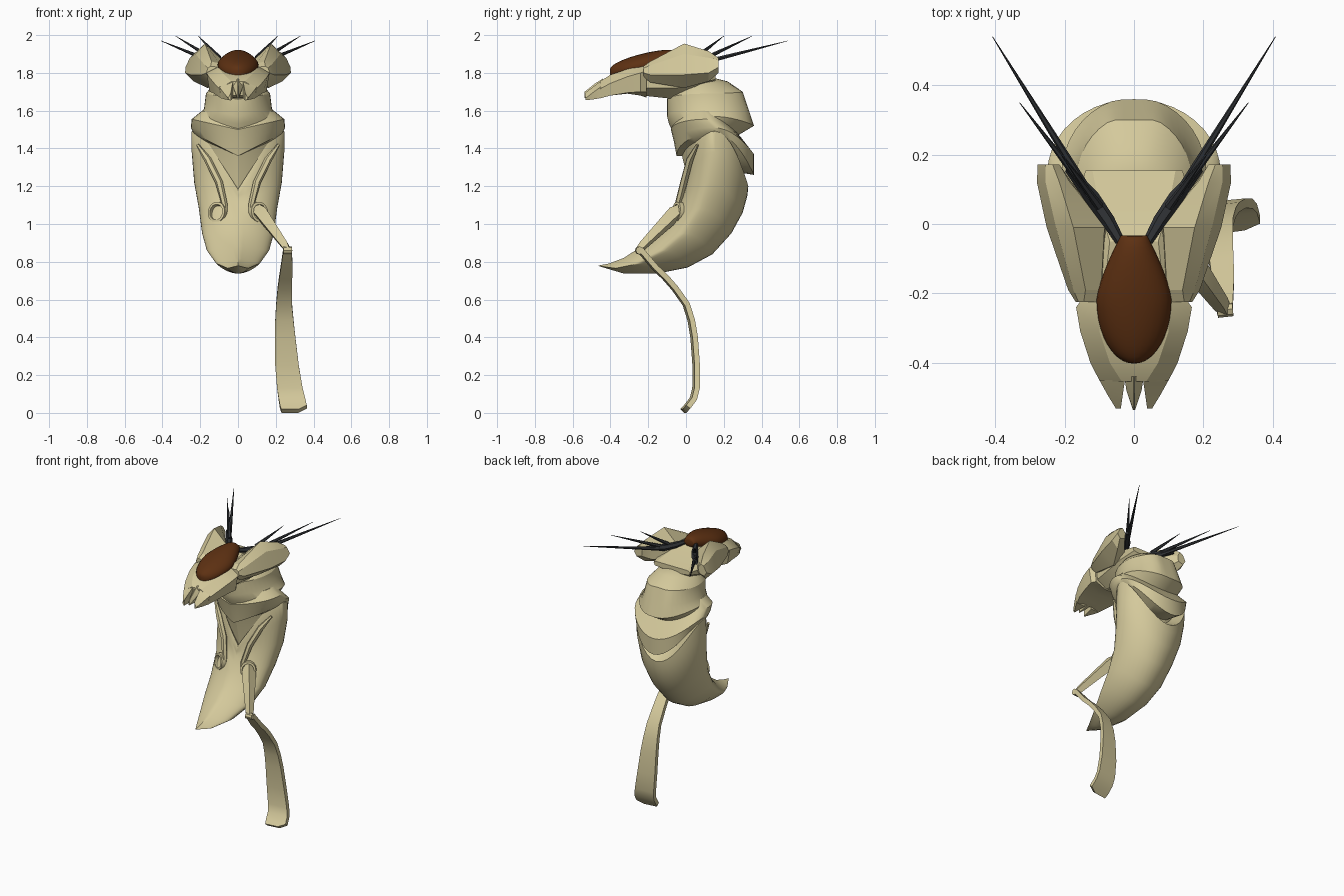
import bpy, bmesh, math
from mathutils import Vector


def material(name, col):
    m = bpy.data.materials.new(name)
    m.diffuse_color = (*col, 1)
    return m


SHELL = material("pale khaki shell", (0.66, 0.585, 0.33))
GEM = material("dark amber", (0.11, 0.03, 0.006))
DARK = material("charcoal", (0.03, 0.033, 0.037))


def loft(name, rings, mat=SHELL, angle=30, mirror=False):
    """Skin closed rings of points, capping both ends."""
    bm = bmesh.new()
    vs = [[bm.verts.new(p) for p in r] for r in rings]
    n = len(vs[0])
    for a, b in zip(vs, vs[1:]):
        for i in range(n):
            j = (i + 1) % n
            bm.faces.new((a[i], a[j], b[j], b[i]))
    bm.faces.new(vs[0])
    bm.faces.new(vs[-1])
    bmesh.ops.remove_doubles(bm, verts=bm.verts, dist=1e-5)
    bmesh.ops.recalc_face_normals(bm, faces=bm.faces)
    me = bpy.data.meshes.new(name)
    bm.to_mesh(me)
    bm.free()
    ob = bpy.data.objects.new(name, me)
    bpy.context.collection.objects.link(ob)
    me.materials.append(mat)
    if mirror:
        ob.modifiers.new("mirror", "MIRROR").use_mirror_merge = False
    bpy.context.view_layer.objects.active = ob
    bpy.ops.object.select_all(action="DESELECT")
    ob.select_set(True)
    bpy.ops.object.shade_smooth_by_angle(angle=math.radians(angle))
    return ob


def ring(w, yf, yb, zf, zs, zb, keel=0.0, n=40):
    """Body section: half width, front/back y, and z at front, sides and back."""
    pts = []
    for i in range(n):
        a = 2 * math.pi * i / n
        s, c = math.sin(a), math.cos(a)
        mid, half = (yf + yb) / 2, (yb - yf) / 2
        if c > 0:
            vee = 1 - abs(s)
            y = mid - half * ((1 - keel) * c + keel * vee)
            z = zs + (zf - zs) * vee
        else:
            y = mid - half * c
            z = zs + (zb - zs) * c * c
        pts.append((w * s, y, z))
    return pts


def spike(name, path, radii, mat, n=6, mirror=False):
    """Tapered rod along a path."""
    P = [Vector(p) for p in path]
    rings = []
    for i, p in enumerate(P):
        t = (P[min(i + 1, len(P) - 1)] - P[max(i - 1, 0)]).normalized()
        u = t.cross(Vector((0, 0, 1))).normalized()
        v = u.cross(t)
        rings.append([p + radii[i] * (u * math.cos(k * math.tau / n) + v * math.sin(k * math.tau / n))
                      for k in range(n)])
    return loft(name, rings, mat, mirror=mirror)


# upper thorax: rounded neck, cut by a flat facet at the back
neck = [ring(*r) for r in (
    (.07, .0, .14, 1.74, 1.77, 1.775), (.13, -.06, .22, 1.69, 1.74, 1.755),
    (.17, -.10, .315, 1.66, 1.69, 1.70), (.18, -.10, .35, 1.57, 1.61, 1.61),
    (.21, -.09, .365, 1.53, 1.57, 1.52), (.20, -.05, .26, 1.45, 1.52, 1.46))]
loft("upper_thorax", [[(x, min(y, .30 + (1.70 - z) / 3), z) for x, y, z in r] for r in neck])

# middle band, V shaped in front and drooping behind
loft("thorax_band", [ring(*r) for r in (
    (.19, -.05, .24, 1.56, 1.60, 1.52), (.245, -.08, .29, 1.50, 1.555, 1.46),
    (.25, -.065, .36, 1.44, 1.51, 1.37), (.235, -.05, .36, 1.36, 1.48, 1.26),
    (.20, .0, .24, 1.36, 1.45, 1.28))])

# recessed core behind the V shaped chest opening
loft("inner_core", [ring(*r) for r in (
    (.205, -.03, .24, 1.40, 1.50, 1.40, .2), (.20, .005, .25, 1.25, 1.42, 1.25, .2),
    (.18, .03, .25, 1.08, 1.20, 1.10, .2))])

# abdomen with raised V lip, curling forward to a point
loft("abdomen", [ring(*r) for r in (
    (.19, .03, .25, 1.17, 1.40, 1.20), (.21, .0, .25, 1.185, 1.51, 1.25, .1),
    (.245, -.018, .33, 1.15, 1.49, 1.20, .2), (.245, -.02, .325, 1.12, 1.38, 1.15, .25),
    (.232, -.045, .30, 1.09, 1.22, 1.06, .3), (.207, -.08, .24, 1.03, 1.08, .95, .3),
    (.19, -.15, .14, .95, .95, .84, .3), (.165, -.23, .01, .885, .86, .77, .3),
    (.115, -.33, -.15, .82, .79, .738, .3), (.055, -.41, -.33, .79, .765, .738, .3),
    (.004, -.465, -.455, .78, .778, .775))], angle=40)


# leg sockets: raised rims on both sides
def socket_ring(r, depth):
    c, ax = Vector((.105, -.035, 1.06)), Vector((.45, -.85, .15)).normalized()
    u = ax.cross(Vector((0, 0, 1))).normalized()
    v = u.cross(ax)
    return [c + ax * depth + r * (u * math.cos(k * math.tau / 14) * .9 + v * math.sin(k * math.tau / 14))
            for k in range(14)]


loft("leg_sockets", [socket_ring(*r) for r in ((.06, -.04), (.056, .022), (.042, .024), (.036, -.012))],
     mirror=True)
# ridges running up from the sockets
spike("socket_ridges", [(.06, -.055, 1.0), (.07, -.045, 1.1), (.10, -.012, 1.22), (.16, .02, 1.34), (.215, .06, 1.42)],
      [.006, .016, .02, .02, .008], SHELL, mirror=True)

# upper leg and knee, only on one side
spike("upper_leg", [(.09, -.01, 1.08), (.13, -.065, 1.05), (.25, -.23, .885), (.262, -.25, .862)],
      [.035, .045, .026, .02], SHELL, n=4)
spike("knee", [(.24, -.25, .86), (.285, -.245, .86)], [.021, .021], SHELL, n=8)

# lower leg: curved flat ribbon widening to the foot
path = [(-.25, .865, .24, .285), (-.17, .77, .226, .289), (-.115, .717, .218, .287), (-.065, .66, .21, .285),
        (-.005, .575, .202, .286), (.022, .49, .197, .294), (.037, .40, .195, .304), (.048, .25, .197, .322),
        (.047, .13, .207, .342), (.033, .075, .215, .355), (-.0, .032, .222, .364), (-.02, .01, .23, .32)]
rings = []
for i, (y, z, x0, x1) in enumerate(path):
    a, b = path[max(i - 1, 0)], path[min(i + 1, len(path) - 1)]
    d = Vector((0, b[0] - a[0], b[1] - a[1])).normalized()
    n = Vector((0, -d.z, d.y)) * .014
    l, r = Vector((x0, y, z)), Vector((x1, y + .012, z))
    rings.append([l - n, r - n, r + n, l + n])
loft("lower_leg", rings)


def section(y, pts):
    return [(x, y, z) for x, z in pts]


def sym(y, *half):
    """Mirrored head section from its right half, top to bottom."""
    return section(y, list(half) + [(-x, z) for x, z in reversed(half)])


# skull between the cheek lobes
loft("skull", [
    sym(-.23, (.09, 1.83), (.13, 1.80), (.12, 1.72), (.05, 1.68)),
    sym(-.05, (.07, 1.86), (.15, 1.80), (.15, 1.72), (.07, 1.66)),
    sym(.05, (.10, 1.825), (.17, 1.79), (.15, 1.74), (.08, 1.68)),
    sym(.155, (.12, 1.795), (.14, 1.785), (.13, 1.765), (.08, 1.76))], angle=25)

# tapering snout with three prongs
loft("snout", [
    sym(-.21, (.09, 1.845), (.145, 1.81), (.135, 1.70), (.06, 1.67)),
    sym(-.24, (.10, 1.835), (.167, 1.80), (.15, 1.70), (.06, 1.68)),
    sym(-.31, (.10, 1.82), (.155, 1.78), (.135, 1.695), (.05, 1.69)),
    sym(-.40, (.07, 1.79), (.126, 1.745), (.112, 1.68), (.04, 1.68)),
    sym(-.455, (.035, 1.755), (.098, 1.715), (.088, 1.665), (.03, 1.68))], angle=25)
loft("side_prongs", [section(y, [(a, t), (b, t - .03), (b - .008, l), (a, l)]) for y, a, b, t, l in (
    (-.45, .026, .10, 1.757, 1.667), (-.49, .032, .078, 1.728, 1.66), (-.533, .038, .052, 1.695, 1.655))],
     mirror=True, angle=25)
loft("middle_prong", [sym(y, (.002, t), (w, t - .03), (w * .4, l)) for y, w, t, l in (
    (-.44, .028, 1.77, 1.68), (-.48, .022, 1.745, 1.67), (-.537, .003, 1.70, 1.668))], angle=25)

# angular cheek lobes
loft("cheek_lobes", [
    section(-.225, [(.145, 1.835), (.16, 1.825), (.168, 1.80), (.145, 1.78), (.11, 1.79), (.10, 1.83)]),
    section(-.19, [(.14, 1.86), (.175, 1.84), (.19, 1.79), (.15, 1.75), (.09, 1.78), (.095, 1.85)]),
    section(-.01, [(.175, 1.955), (.225, 1.90), (.252, 1.79), (.16, 1.72), (.06, 1.76), (.085, 1.87)]),
    section(.12, [(.215, 1.915), (.255, 1.88), (.28, 1.80), (.235, 1.755), (.18, 1.78), (.185, 1.86)]),
    section(.172, [(.235, 1.88), (.255, 1.87), (.278, 1.83), (.26, 1.80), (.22, 1.81), (.215, 1.85)])],
     mirror=True, angle=25)

# egg shaped amber crown, narrow at the back
rings = []
for i in range(21):
    t = (1 - math.cos(math.pi * i / 20)) / 2
    s = 2 * math.sqrt(max(t * (1 - t), 0))
    back = max(t - .5, 0) * 2
    w = .108 * s if t < .5 else .108 - .07 * back ** 1.4
    h = .012 + .05 * s ** .8
    rings.append([(w * math.cos(k * math.tau / 24), -.403 + .37 * t, 1.80 + .085 * t + h * math.sin(k * math.tau / 24))
                  for k in range(24)])
loft("amber_crown", rings, GEM, angle=50)

# dark antennae: root blades beside the crown, three bristles per side
spike("antenna_roots", [(.04, -.05, 1.875), (.075, .01, 1.865), (.12, .075, 1.86), (.19, .16, 1.87)],
      [.014, .02, .022, .012], DARK, mirror=True)
for name, a, b in (("long", (.13, .09, 1.855), (.408, .54, 1.97)),
                   ("middle", (.12, .075, 1.865), (.33, .35, 1.995)),
                   ("short", (.10, .05, 1.88), (.21, .20, 1.995))):
    A, B = Vector(a), Vector(b)
    spike(name + "_bristles", [A, A.lerp(B, .4), B], [.013, .009, .001], DARK, mirror=True)
